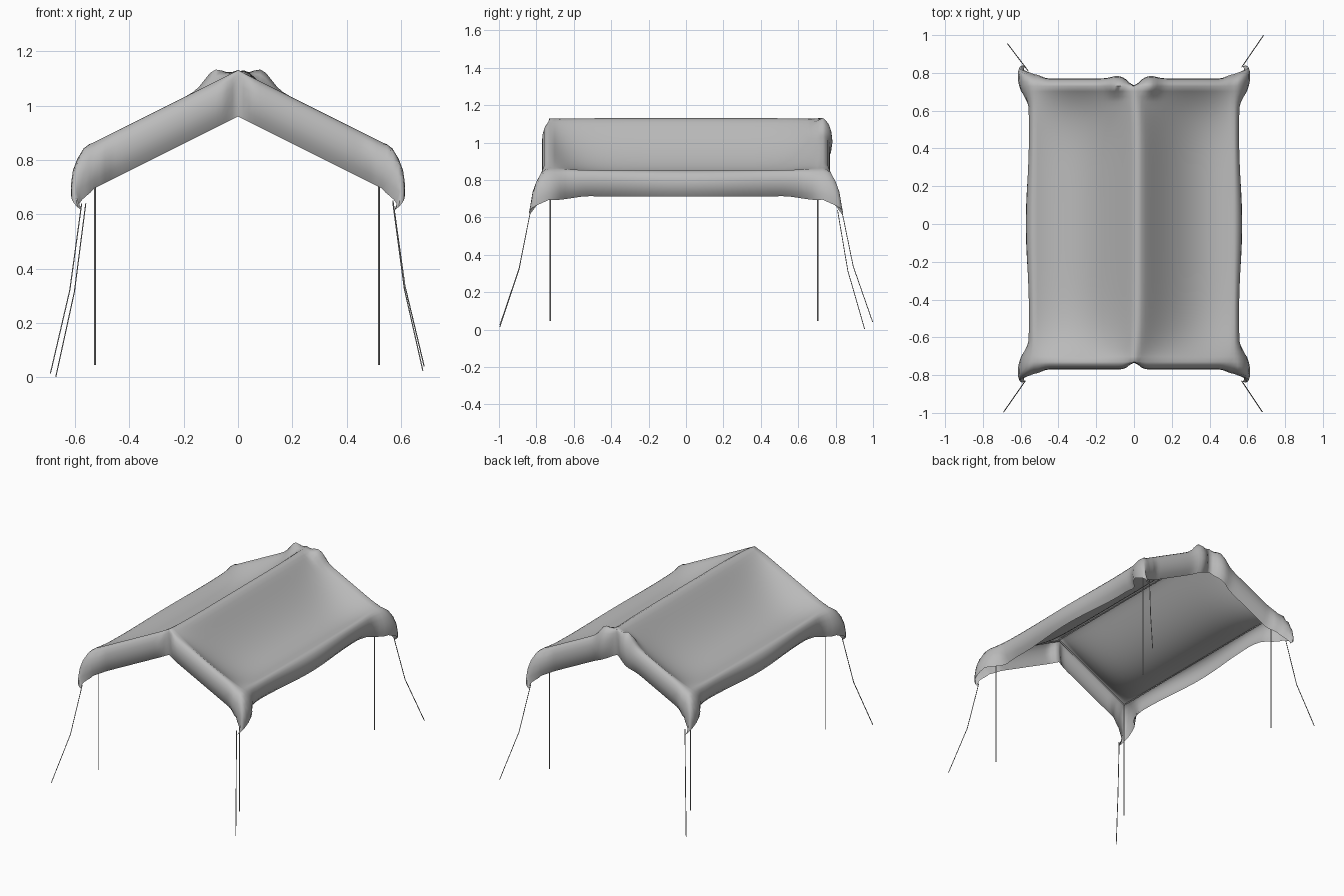
import bpy, math

old = bpy.data.objects.get("Cube")
if old:
    bpy.data.objects.remove(old, do_unlink=True)

grey = bpy.data.materials.new("cloth grey")
grey.use_nodes = True
grey.diffuse_color = (0.5, 0.5, 0.5, 1)
grey.node_tree.nodes["Principled BSDF"].inputs["Base Color"].default_value = (0.5, 0.5, 0.5, 1)

HALF_X, HALF_Y = 0.53, 0.73      # frame half width and half length
RIDGE, SLOPE = 1.13, 0.5
# hem profile: (outward, downward), curling back in at the bottom
HANG = [(0, 0), (0.014, 0.006), (0.028, 0.02), (0.038, 0.05),
        (0.04, 0.085), (0.03, 0.125), (0.01, 0.155)]


def smooth(a, b, t):
    t = min(1, max(0, (t - a) / (b - a)))
    return t * t * (3 - 2 * t)


def stations(half, count):
    """Signed (position, hang step) pairs across the cloth, hem to hem."""
    flat = [(half * i / count, 0) for i in range(-count, count + 1)]
    hem = [(half, k) for k in range(1, len(HANG))]
    return [(-p, k) for p, k in reversed(hem)] + flat + hem


def cloth_point(x, kx, y, ky):
    u, v = abs(x) / HALF_X, abs(y) / HALF_Y
    sx, sy = math.copysign(1, x), math.copysign(1, y)
    (ox, dx), (oy, dy) = HANG[kx], HANG[ky]
    fx, fy = kx / (len(HANG) - 1), ky / (len(HANG) - 1)
    # bowl-shaped panels each side of a rounded ridge that leans to the left
    inner = 1 - v ** 6
    r = 0.035 * inner
    across = math.hypot(x - 0.02 * inner * (1 - u * u), r) - r
    w = across / (math.hypot(HALF_X, r) - r)
    z = RIDGE - (SLOPE * HALF_X + 0.014 * inner) * w - 0.105 * 4 * w * (1 - w) * inner
    # loose fold lifted and pushed out at the back of the ridge
    fold = smooth(0.9, 1, y / HALF_Y) * math.exp(-((abs(x) - 0.09) / 0.045) ** 2)
    z += 0.045 * fold * (1 - fy)
    # hem pinched under the ridge and flared into blunt corner flaps
    pinch = 1 - 0.9 * math.exp(-(x / 0.035) ** 2)
    wave = (0.014 * math.cos(v * math.pi * 1.5) - 0.01) * fx
    corner = fx * fy
    flare_x = 0.075 * fx ** 1.6 * smooth(0.84, 1, v) + corner * (0.055 - 0.085 * fy)
    flare_y = 0.035 * fy * smooth(0.85, 1, u) + 0.06 * corner + 0.02 * fold * fy
    drop = max(dx * (0.9 + 0.2 * smooth(0.7, 1, v)), dy * 1.1) + 0.08 * corner
    return (x + sx * (ox + wave + flare_x),
            y + sy * (oy * pinch + flare_y),
            z - drop)


# canopy cloth with hanging hems
cols, rows = stations(HALF_X, 26), stations(HALF_Y, 26)
verts = [cloth_point(x, kx, y, ky) for y, ky in rows for x, kx in cols]
n = len(cols)
faces = [(j * n + i, j * n + i + 1, (j + 1) * n + i + 1, (j + 1) * n + i)
         for j in range(len(rows) - 1) for i in range(n - 1)]
mesh = bpy.data.meshes.new("canopy")
mesh.from_pydata(verts, [], faces)
mesh.materials.append(grey)
canopy = bpy.data.objects.new("canopy", mesh)
bpy.context.collection.objects.link(canopy)
bpy.context.view_layer.objects.active = canopy
canopy.select_set(True)
bpy.ops.object.shade_smooth_by_angle(angle=math.radians(70))


def rod(name, points, radius):
    curve = bpy.data.curves.new(name, "CURVE")
    curve.dimensions = "3D"
    curve.bevel_depth = radius
    curve.bevel_resolution = 0
    curve.use_fill_caps = True
    spline = curve.splines.new("POLY")
    spline.points.add(len(points) - 1)
    for p, co in zip(spline.points, points):
        p.co = (*co, 1)
    curve.materials.append(grey)
    bpy.context.collection.objects.link(bpy.data.objects.new(name, curve))


# poles, eave rails and gable rafters
EAVE, TOP = RIDGE - SLOPE * HALF_X - 0.024, RIDGE - 0.02
FRONT, BACK, GABLE = -0.725, 0.705, 0.724
for x, side in ((-0.526, "right"), (0.518, "left")):
    rod(side + "_eave_rail", [(x, -GABLE, EAVE), (x, GABLE, EAVE)], 0.005)
    for y, gable, end in ((FRONT, -GABLE, "front"), (BACK, GABLE, "back")):
        rod(f"{end}_{side}_pole", [(x, y, 0.045), (x, y, EAVE)], 0.0035)
        rod(f"{end}_{side}_rafter", [(x, gable, EAVE), (0, gable, TOP)], 0.005)
rod("ridge_rail", [(0.01, -GABLE, TOP), (0.01, GABLE, TOP)], 0.005)

# slack guy ropes, each from a cloth corner to its ground end
ropes = {
    "front_right_rope": ((-0.575, -0.83, 0.64), (-0.69, -0.995, 0.015)),
    "front_left_rope": ((0.57, -0.83, 0.64), (0.68, -0.995, 0.025)),
    "back_left_rope": ((0.57, 0.83, 0.65), (0.685, 0.998, 0.04)),
    "back_right_rope": ((-0.56, 0.81, 0.64), (-0.67, 0.955, 0.003)),
}
for name, (a, b) in ropes.items():
    bend = [p + (q - p) * f for p, q, f in zip(a, b, (0.38, 0.38, 0.51))]
    rod(name, [a, bend, b], 0.0025)
